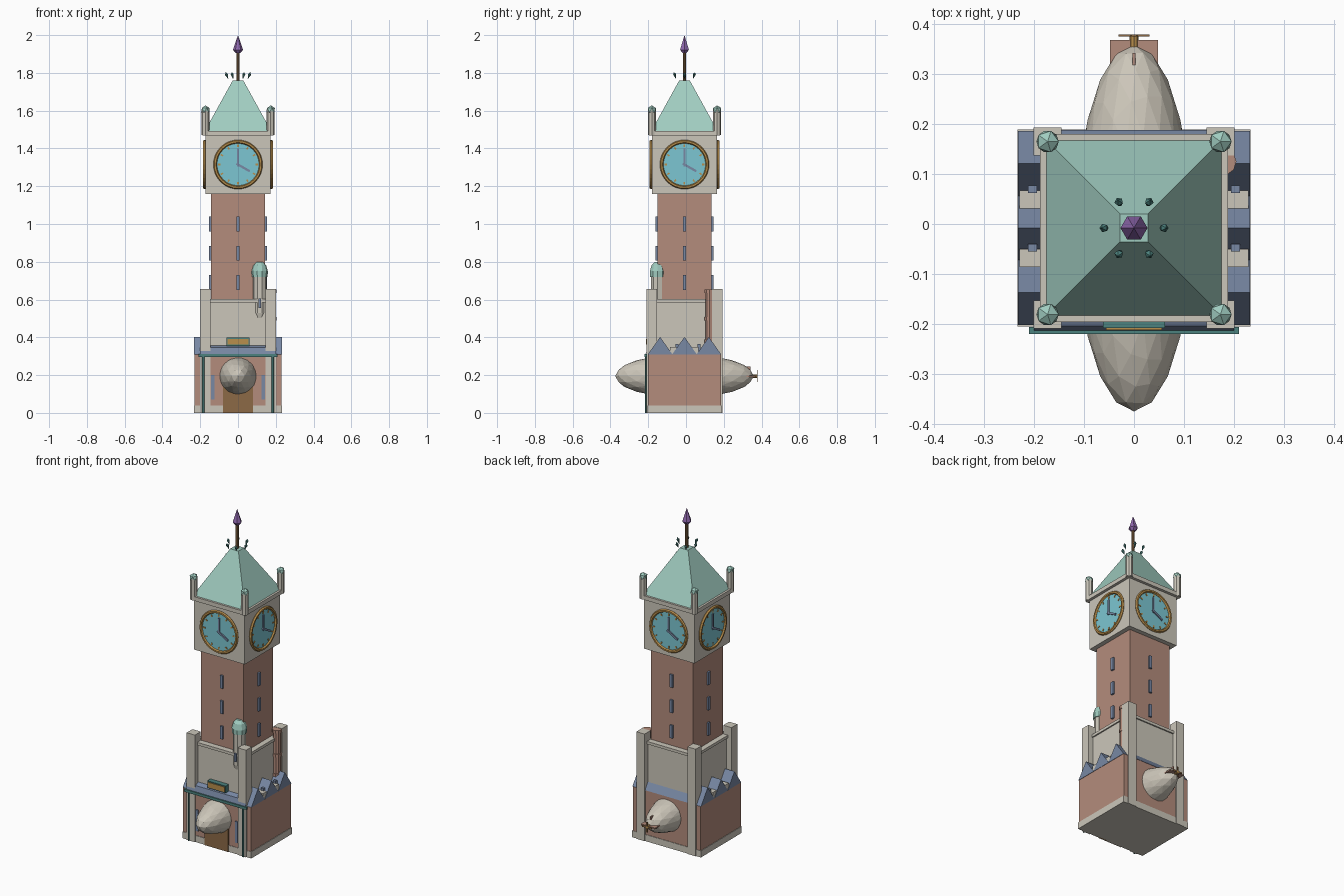
import bpy, bmesh
from math import pi, radians, cos, sin
from mathutils import Matrix, Vector

if "Cube" in bpy.data.objects:
    bpy.data.objects.remove(bpy.data.objects["Cube"])

CY = -0.008                      # depth of the tower axis
HOME = Matrix.Translation((0, CY, 0))
SIDES = (1, -1)


def material(name, hex_code):
    chans = [int(hex_code[i:i + 2], 16) / 255 for i in (0, 2, 4)]
    rgb = [c / 12.92 if c < 0.04 else ((c + 0.055) / 1.055) ** 2.4 for c in chans]
    m = bpy.data.materials.new(name)
    m.use_nodes = True
    m.diffuse_color = (*rgb, 1)
    node = next(n for n in m.node_tree.nodes if n.type == 'BSDF_PRINCIPLED')
    node.inputs["Base Color"].default_value = (*rgb, 1)
    return m


STONE = material("stone", "CBC6BA")
BRICK = material("brick", "B48C7C")
SLATE = material("slate", "7888A4")
PATINA = material("patina", "A0CCC0")
GLASS = material("clock_glass", "7CC6D2")
BRASS = material("brass", "B88E4C")
WOOD = material("wood", "8C6A46")
CRYSTAL = material("violet_crystal", "9068AE")
TEAL = material("painted_iron", "4C827E")
CANVAS = material("canvas", "CCC6B9")


def finish(name, bm, mat, matrix=HOME):
    bmesh.ops.recalc_face_normals(bm, faces=bm.faces)
    bm.transform(matrix)
    mesh = bpy.data.meshes.new(name)
    bm.to_mesh(mesh)
    bm.free()
    mesh.materials.append(mat)
    ob = bpy.data.objects.new(name, mesh)
    bpy.context.collection.objects.link(ob)
    return ob


def box(name, mat, x, y, z, matrix=HOME):
    """Box from (min, max) pairs along each axis."""
    bm = bmesh.new()
    bmesh.ops.create_cube(bm, size=1)
    for v in bm.verts:
        v.co = [a + (b - a) * (c + 0.5) for (a, b), c in zip((x, y, z), v.co)]
    return finish(name, bm, mat, matrix)


def column(name, mat, rings, n=8, at=(0, 0), matrix=HOME, turn=0):
    """Faceted solid through (radius, height) rings."""
    bm = bmesh.new()
    loops = []
    for r, z in rings:
        loops.append([bm.verts.new((at[0] + r * cos(turn + 2 * pi * i / n),
                                    at[1] + r * sin(turn + 2 * pi * i / n), z))
                      for i in range(n)])
    for a, b in zip(loops, loops[1:]):
        for i in range(n):
            j = (i + 1) % n
            bm.faces.new((a[i], a[j], b[j], b[i]))
    bm.faces.new(loops[0])
    bm.faces.new(loops[-1])
    bmesh.ops.remove_doubles(bm, verts=bm.verts, dist=0.0002)
    return finish(name, bm, mat, matrix)


def prism(name, mat, profile, x0, x1):
    """Extrude a (y, z) profile along x."""
    bm = bmesh.new()
    face = bm.faces.new([bm.verts.new((x0, y, z)) for y, z in profile])
    out = bmesh.ops.extrude_face_region(bm, geom=[face])
    bmesh.ops.translate(bm, vec=(x1 - x0, 0, 0),
                        verts=[v for v in out["geom"] if isinstance(v, bmesh.types.BMVert)])
    return finish(name, bm, mat)


def ball(name, mat, centre, radii, detail):
    bm = bmesh.new()
    bmesh.ops.create_icosphere(bm, subdivisions=detail, radius=1)
    return finish(name, bm, mat, Matrix.Translation(centre) @ Matrix.Diagonal((*radii, 1)))


def square(half):
    return (-half, half)


# Lower building
box("plinth", STONE, square(0.233), square(0.197), (0, 0.04))
box("brick_base", BRICK, square(0.23), square(0.194), (0.03, 0.31))
box("stone_hall", STONE, square(0.168), square(0.17), (0.3, 0.585))
box("hall_cornice", STONE, square(0.176), square(0.178), (0.585, 0.602))
for sx in SIDES:
    for sy in SIDES:
        px, py = sx * 0.173, sy * 0.173
        box("corner_pillar", STONE, (px - 0.028, px + 0.028),
            (py - 0.028, py + 0.028), (0, 0.655))

# Sawtooth side roofs with buttresses and vents between them
for sx in SIDES:
    for y in (-0.129, 0, 0.129):
        prism("sawtooth_roof", SLATE, [(y - 0.065, 0.31), (y + 0.065, 0.31), (y, 0.402)],
              sx * 0.15, sx * 0.232)
    for y in (-0.06, 0.057):
        xs = sorted((sx * 0.16, sx * 0.2295))
        box("buttress", STONE, xs, (y - 0.018, y + 0.018), (0.03, 0.35))
        xs = sorted((sx * 0.194, sx * 0.212))
        box("roof_vent", SLATE, xs, (y + 0.013, y + 0.028), (0.3, 0.365))

# Front canopy and lean-to roofs
prism("front_canopy", SLATE, [(-0.16, 0.31), (-0.206, 0.31), (-0.196, 0.345), (-0.16, 0.362)],
      -0.2, 0.2)
prism("rear_canopy", SLATE, [(0.16, 0.31), (0.196, 0.31), (0.168, 0.355), (0.16, 0.355)],
      -0.145, 0.145)
box("canopy_beam", TEAL, square(0.21), (-0.212, -0.198), (0.296, 0.312))
for sx in SIDES:
    column("canopy_post", TEAL, [(0.006, 0), (0.006, 0.3)], 6, (sx * 0.184, -0.205))
    box("front_window", SLATE, sorted((sx * 0.125, sx * 0.143)), (-0.2, -0.19), (0.07, 0.2))
box("door", WOOD, square(0.08), (-0.201, -0.19), (0, 0.22))
box("sign_frame", TEAL, square(0.062), (-0.2, -0.165), (0.355, 0.398))
box("sign_plate", BRASS, square(0.056), (-0.204, -0.198), (0.361, 0.392))

# Round turret and chimney
turret = (0.115, -0.142)
column("turret", STONE, [(0.02, 0.47), (0.037, 0.53), (0.037, 0.73)], 10, turret)
column("turret_dome", PATINA, [(0.042, 0.72), (0.043, 0.75), (0.034, 0.782), (0.016, 0.8)], 10, turret)
box("turret_window", SLATE, (0.108, 0.122), (-0.186, -0.17), (0.555, 0.605))
flue = (0.177, 0.133)
column("chimney", BRICK, [(0.024, 0.31), (0.024, 0.65)], 10, flue)
for z in (0.37, 0.49, 0.635):
    column("chimney_band", BRICK, [(0.028, z), (0.028, z + 0.018)], 10, flue)

# Shaft and clock stage
box("brick_shaft", BRICK, square(0.143), square(0.143), (0.58, 1.17))
box("clock_stage", STONE, square(0.171), square(0.171), (1.16, 1.47))
box("top_cornice", STONE, square(0.188), square(0.188), (1.468, 1.493))

for quarter in range(4):
    turn = HOME @ Matrix.Rotation(quarter * pi / 2, 4, 'Z')
    for z in (0.69, 0.845, 1.0):
        box("slit_window", SLATE, square(0.009), (-0.154, -0.14), (z - 0.039, z + 0.039), turn)
    # Local dial frame: z points out of the wall, y points up
    dial = turn @ Matrix.Translation((0, -0.171, 1.315)) @ Matrix.Rotation(pi / 2, 4, 'X')
    column("clock_face", GLASS, [(0.121, -0.005), (0.121, 0.004)], 32, matrix=dial)
    bpy.ops.mesh.primitive_torus_add(major_radius=0.121, minor_radius=0.0095,
                                     major_segments=32, minor_segments=6)
    ring = bpy.context.object
    ring.name = "clock_ring"
    ring.data.materials.append(BRASS)
    ring.matrix_world = dial @ Matrix.Translation((0, 0, 0.005))
    for hour in range(12):
        spin = dial @ Matrix.Rotation(hour * pi / 6, 4, 'Z')
        box("hour_mark", BRASS, square(0.004), (0.092, 0.106), (0.002, 0.007), spin)
    box("minute_hand", SLATE, square(0.005), (-0.01, 0.085), (0.002, 0.009), dial)
    box("hour_hand", SLATE, square(0.006), (-0.01, 0.072), (0.002, 0.011),
        dial @ Matrix.Rotation(radians(-120), 4, 'Z'))

# Spire roof, pinnacles and finial
root2 = 2 ** 0.5
column("spire_roof", PATINA, [(0.177 * root2, 1.49), (0.028 * root2, 1.76)], 4, turn=pi / 4)
for sx in SIDES:
    for sy in SIDES:
        at = (sx * 0.173, sy * 0.173)
        column("pinnacle", STONE, [(0.021, 1.47), (0.021, 1.605)], 8, at)
        ball("pinnacle_cap", PATINA, (at[0], at[1] + CY, 1.603), (0.025,) * 3, 1)
column("finial_rod", WOOD, [(0.009, 1.75), (0.009, 1.92)], 8)
column("finial_crystal", CRYSTAL, [(0.012, 1.905), (0.027, 1.922), (0, 2.0)], 6)
for i in range(6):
    a = i * pi / 3
    pose = (HOME @ Matrix.Translation((0.058 * cos(a), 0.058 * sin(a), 1.785))
            @ Matrix.Rotation(a, 4, 'Z') @ Matrix.Rotation(radians(20), 4, 'Y'))
    column("floating_shard", TEAL, [(0, -0.02), (0.009, 0.008), (0, 0.02)], 5, matrix=pose)

# Airship moored through the hall
ball("airship_hull", CANVAS, (0, -0.008, 0.195), (0.115, 0.367, 0.115), 3)
box("tail_fin", BRICK, square(0.048), (0.325, 0.376), (0.191, 0.199))
box("upper_fin", BRICK, square(0.003), (0.325, 0.35), (0.195, 0.245))
tail = Matrix.Translation((0, 0.345, 0.195)) @ Matrix.Rotation(-pi / 2, 4, 'X')
column("propeller_hub", BRASS, [(0.009, 0), (0.009, 0.034)], 8, matrix=tail)
for a in (0, pi / 2):
    box("propeller_blade", WOOD, square(0.031), square(0.005), (0.03, 0.034),
        tail @ Matrix.Rotation(a, 4, 'Z'))
